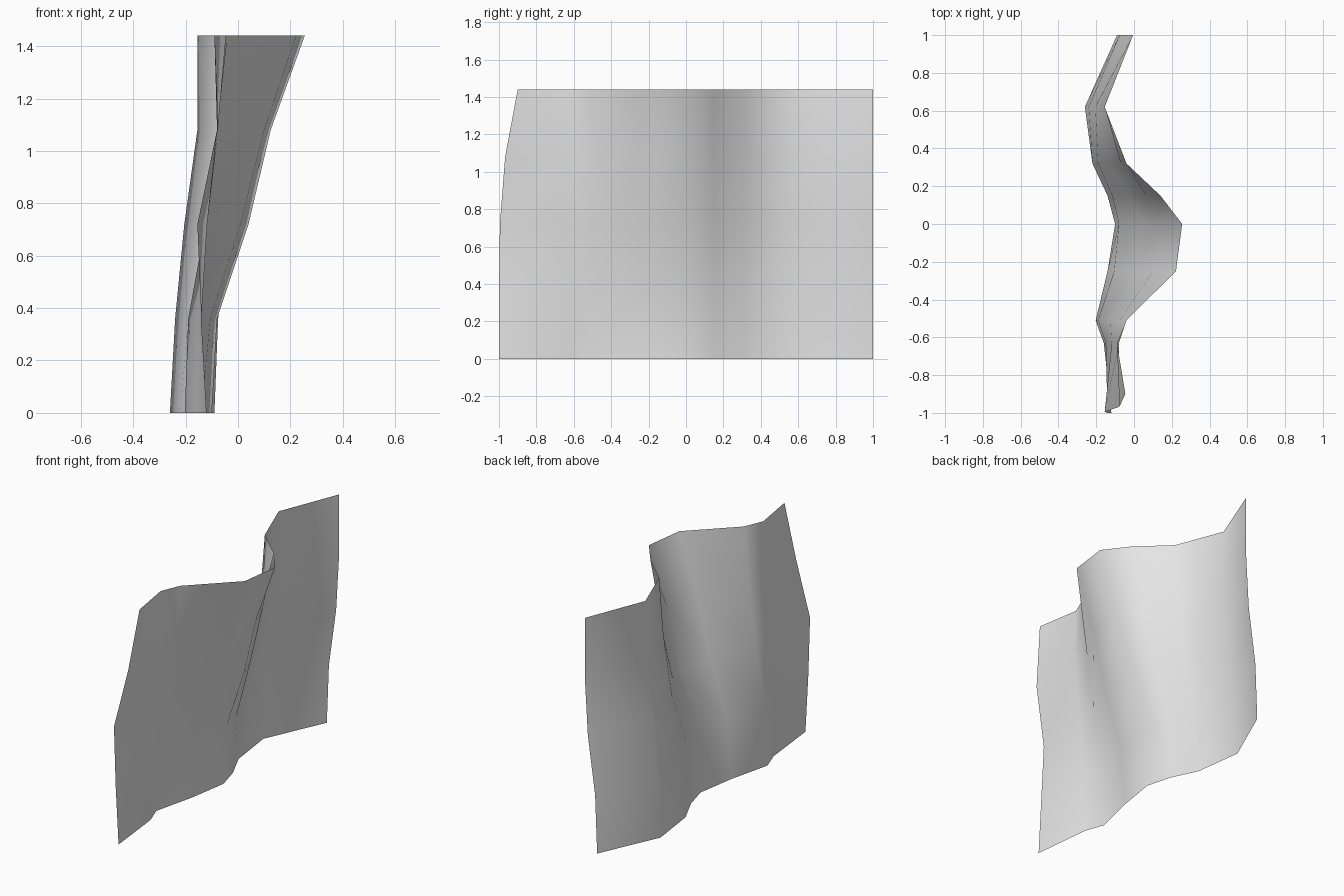
import bpy
import bmesh

cube = bpy.data.objects.get("Cube")
if cube:
    bpy.data.objects.remove(cube, do_unlink=True)

HEIGHT = 1.44
ROWS = 5

# Fold lines: depth y, then x at each row from hem to top
FOLDS = [
    (-1.00, (-.12, -.14, -.155, -.077, -.046)),
    (-0.63, (-.16, -.15, -.118, -.08, -.09)),
    (-0.51, (-.203, -.19, -.125, -.075, -.04)),
    (-0.25, (-.14, -.105, .01, .10, .222)),
    (0.00, (-.10, -.08, .04, .125, .255)),
    (0.15, (-.14, -.115, -.02, .065, .14)),
    (0.32, (-.22, -.19, -.13, -.07, -.04)),
    (0.62, (-.26, -.24, -.205, -.155, -.155)),
    (1.00, (-.09, -.076, -.026, -.005, -.005)),
]
# The front edge is pulled back towards the top
PULL = (0, 0, .005, .033, .10)

# Plain cloth material
mat = bpy.data.materials.new("light_grey_cloth")
mat.use_nodes = True
color = (0.8, 0.8, 0.8, 1)
mat.diffuse_color = color
mat.node_tree.nodes["Principled BSDF"].inputs["Base Color"].default_value = color

# Folded sheet as a grid of quads, facing +x
bm = bmesh.new()
grid = []
for i, (y, xs) in enumerate(FOLDS):
    grid.append([
        bm.verts.new((x, y + (PULL[r] if i == 0 else 0), HEIGHT * r / (ROWS - 1)))
        for r, x in enumerate(xs)
    ])
for a, b in zip(grid, grid[1:]):
    for r in range(ROWS - 1):
        face = bm.faces.new((a[r], b[r], b[r + 1], a[r + 1]))
        face.smooth = True

mesh = bpy.data.meshes.new("cloth_sheet")
bm.to_mesh(mesh)
bm.free()
mesh.materials.append(mat)
sheet = bpy.data.objects.new("cloth_sheet", mesh)
bpy.context.collection.objects.link(sheet)
